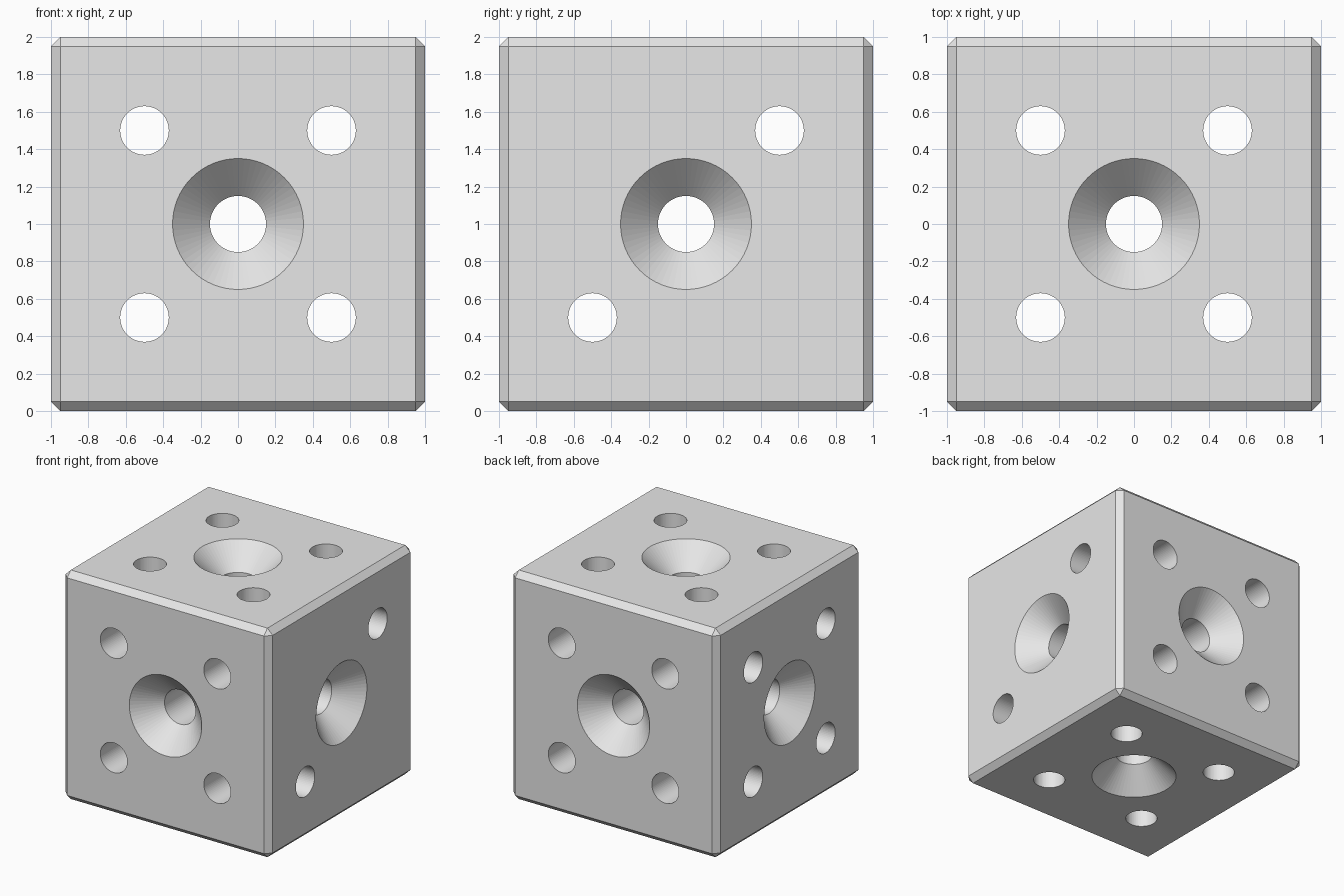
import bpy, bmesh, math
from mathutils import Matrix, Vector

if "Cube" in bpy.data.objects:
    bpy.data.objects.remove(bpy.data.objects["Cube"], do_unlink=True)

SEGMENTS = 64
CENTRE = Vector((0, 0, 1))

grey = bpy.data.materials.new("plain grey")
grey.use_nodes = True
grey.diffuse_color = (0.8, 0.8, 0.8, 1)
grey.node_tree.nodes["Principled BSDF"].inputs["Base Color"].default_value = (0.8, 0.8, 0.8, 1)


def add_object(name, bm):
    bmesh.ops.recalc_face_normals(bm, faces=bm.faces)
    mesh = bpy.data.meshes.new(name)
    bm.to_mesh(mesh)
    bm.free()
    mesh.materials.append(grey)
    obj = bpy.data.objects.new(name, mesh)
    bpy.context.collection.objects.link(obj)
    return obj


def add_turned_solid(bm, profile, x, y):
    """Closed solid of (radius, height) rings around a vertical axis."""
    rings = []
    for radius, height in profile:
        ring = []
        for i in range(SEGMENTS):
            a = math.tau * i / SEGMENTS
            ring.append(bm.verts.new((x + radius * math.cos(a), y + radius * math.sin(a), height)))
        rings.append(ring)
    for low, high in zip(rings, rings[1:]):
        for i in range(SEGMENTS):
            j = (i + 1) % SEGMENTS
            bm.faces.new((low[i], low[j], high[j], high[i]))
    bm.faces.new(rings[0][::-1])
    bm.faces.new(rings[-1])


def add_drill(name, rotation):
    """Countersunk centre hole and four corner holes along one axis."""
    bm = bmesh.new()
    add_turned_solid(bm, [(0.45, -1.1), (0.15, -0.8), (0.15, 0.8), (0.45, 1.1)], 0, 0)
    for x in (-0.5, 0.5):
        for y in (-0.5, 0.5):
            add_turned_solid(bm, [(0.13, -1.1), (0.13, 1.1)], x, y)
    bm.transform(Matrix.Translation(CENTRE) @ rotation)
    drill = add_object(name, bm)
    drill.hide_render = True
    return drill


# Chamfered block
bm = bmesh.new()
bmesh.ops.create_cube(bm, size=2, matrix=Matrix.Translation(CENTRE))
bmesh.ops.bevel(bm, geom=bm.edges[:], offset=0.05, offset_type='OFFSET', segments=1,
                profile=0.5, affect='EDGES')
block = add_object("drilled_block", bm)

# Drill the block along all three axes
drills = [
    add_drill("vertical_drill", Matrix.Identity(4)),
    add_drill("lengthwise_drill", Matrix.Rotation(math.pi / 2, 4, 'X')),
    add_drill("crosswise_drill", Matrix.Rotation(math.pi / 2, 4, 'Y')),
]
for drill in drills:
    cut = block.modifiers.new(drill.name, 'BOOLEAN')
    cut.operation = 'DIFFERENCE'
    cut.solver = 'EXACT'
    cut.object = drill

# Keep the finished mesh and remove the drills
bpy.context.view_layer.update()
finished = bpy.data.meshes.new_from_object(block.evaluated_get(bpy.context.evaluated_depsgraph_get()))
block.modifiers.clear()
block.data = finished
for drill in drills:
    bpy.data.objects.remove(drill, do_unlink=True)
